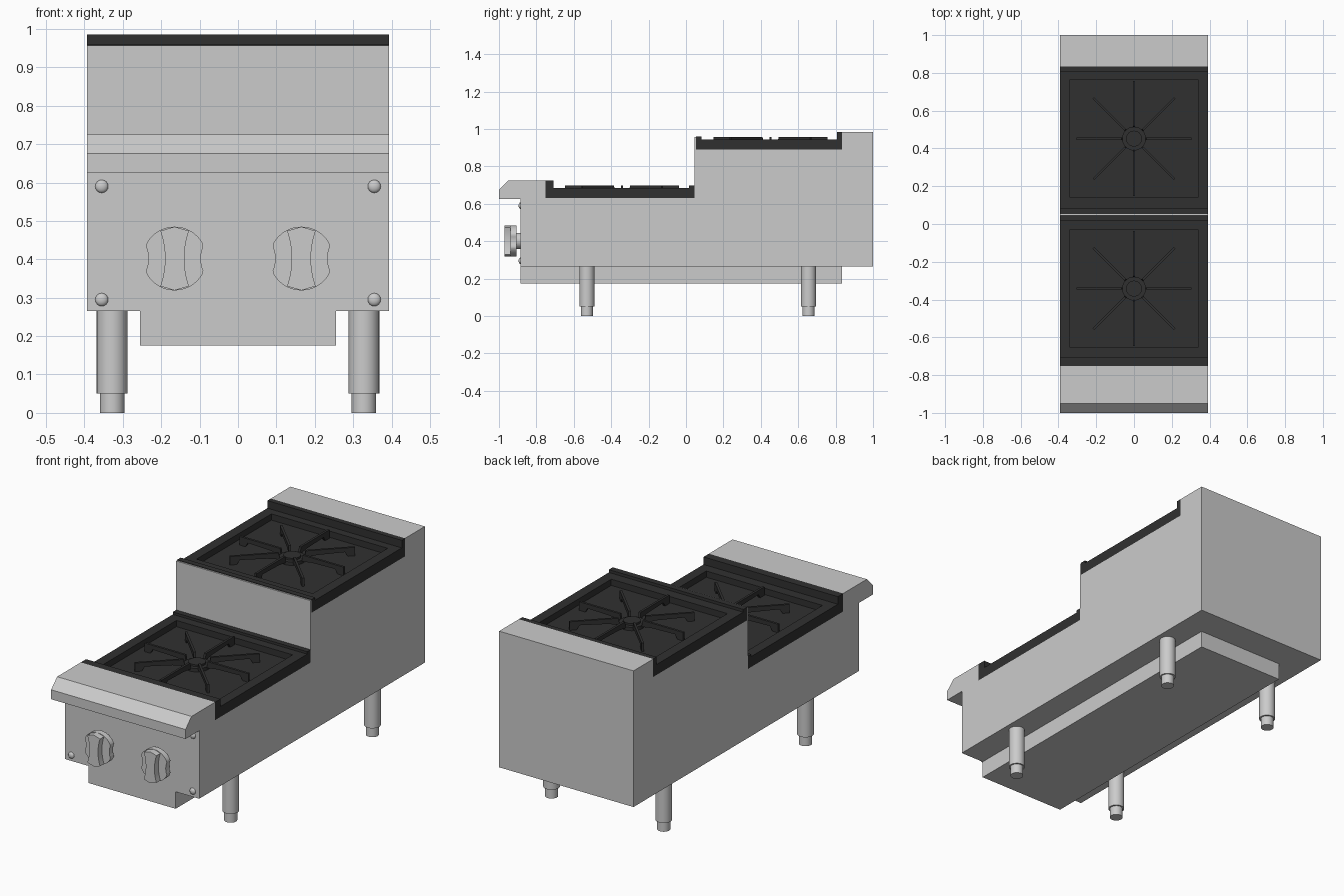
import bpy, bmesh, math
from mathutils import Matrix, Vector

if "Cube" in bpy.data.objects:
    bpy.data.objects.remove(bpy.data.objects["Cube"])

W = 0.393  # half width of the unit

iron = bpy.data.materials.new("cast_iron")
iron.diffuse_color = (0.03, 0.03, 0.03, 1)
iron.use_nodes = True
iron.node_tree.nodes["Principled BSDF"].inputs["Base Color"].default_value = iron.diffuse_color


def finish(name, bm, mat=None, smooth=False):
    bmesh.ops.recalc_face_normals(bm, faces=bm.faces)
    me = bpy.data.meshes.new(name)
    bm.to_mesh(me)
    bm.free()
    ob = bpy.data.objects.new(name, me)
    bpy.context.collection.objects.link(ob)
    if mat:
        me.materials.append(mat)
    if smooth:
        bpy.context.view_layer.objects.active = ob
        ob.select_set(True)
        bpy.ops.object.shade_smooth_by_angle(angle=math.radians(35))
        ob.select_set(False)
    return ob


def box(bm, x0, x1, y0, y1, z0, z1):
    size = Matrix.Diagonal((x1 - x0, y1 - y0, z1 - z0, 1))
    mid = Matrix.Translation(((x0 + x1) / 2, (y0 + y1) / 2, (z0 + z1) / 2))
    bmesh.ops.create_cube(bm, size=1, matrix=mid @ size)


def prism(bm, points, offset):
    """Extrude a closed outline of 3D points along an offset."""
    face = bm.faces.new([bm.verts.new(p) for p in points])
    new = bmesh.ops.extrude_face_region(bm, geom=[face], use_keep_orig=True)["geom"]
    verts = [g for g in new if isinstance(g, bmesh.types.BMVert)]
    bmesh.ops.translate(bm, verts=verts, vec=offset)


def cylinder(bm, x, y, z0, z1, r, sides=32):
    bmesh.ops.create_cone(bm, cap_ends=True, segments=sides, radius1=r, radius2=r,
                          depth=z1 - z0, matrix=Matrix.Translation((x, y, (z0 + z1) / 2)))


# stepped body with front rail, riser plate and back ledge
profile = [(-0.885, 0.265), (-0.885, 0.625), (-1, 0.625), (-1, 0.675), (-0.95, 0.725),
           (-0.752, 0.725), (-0.752, 0.63), (0.045, 0.63), (0.045, 0.957), (0.053, 0.957),
           (0.053, 0.89), (0.835, 0.89), (0.835, 0.985), (1, 0.985), (1, 0.265)]
bm = bmesh.new()
prism(bm, [(-W, y, z) for y, z in profile], (2 * W, 0, 0))
finish("body", bm)

# drip tray under the body
bm = bmesh.new()
box(bm, -0.255, 0.255, -0.885, 0.835, 0.175, 0.265)
finish("drip_tray", bm)


# burner grates: frame with sunken square, lips, hub and spokes
def grate(name, y0, y1, cy, z, front_lip, back_lip):
    a, b = cy - 0.313, cy + 0.313
    floor, rim = z + 0.022, z + 0.055
    bm = bmesh.new()
    box(bm, -W, W, y0, y1, z, floor)
    box(bm, -W, W, y0, a, floor, rim)
    box(bm, -W, W, b, y1, floor, rim)
    for s in (-1, 1):
        box(bm, *sorted((s * 0.34, s * W)), a, b, floor, rim)
    box(bm, -W, W, y0, y0 + front_lip[0], rim, z + front_lip[1])
    box(bm, -W, W, y1 - back_lip[0], y1, rim, z + back_lip[1])
    finish(name + "_frame", bm, iron)

    bm = bmesh.new()
    cylinder(bm, 0, cy, floor, floor + 0.018, 0.063)
    cylinder(bm, 0, cy, floor + 0.018, floor + 0.028, 0.042)
    finish(name + "_burner", bm, iron, True)

    bm = bmesh.new()
    top = z + 0.067
    outline = [(0.06, floor + 0.01), (0.066, top), (0.304, top), (0.304, floor),
               (0.27, floor), (0.255, top - 0.022), (0.12, top - 0.026)]
    for i in range(8):
        ang = i * math.pi / 4
        d = Vector((math.cos(ang), math.sin(ang), 0))
        n = Vector((-d.y, d.x, 0))
        pts = [Vector((0, cy, h)) + d * r - n * 0.006 for r, h in outline]
        prism(bm, pts, n * 0.012)
    finish(name + "_spokes", bm, iron)


grate("front_grate", -0.752, 0.045, -0.342, 0.63, (0.044, 0.095), (0.028, 0.068))
grate("rear_grate", 0.053, 0.835, 0.452, 0.89, (0.03, 0.07), (0.028, 0.095))

# stepped legs
for side, sx in (("left", -1), ("right", 1)):
    for end, y in (("front", -0.53), ("rear", 0.655)):
        bm = bmesh.new()
        cylinder(bm, sx * 0.328, y, 0.05, 0.265, 0.04)
        cylinder(bm, sx * 0.328, y, 0, 0.05, 0.032)
        finish(f"{end}_{side}_leg", bm, None, True)

# control knobs: shaft, pinched dial and waisted grip
R = 0.083
for side, x in (("left", -0.165), ("right", 0.165)):
    bm = bmesh.new()
    bmesh.ops.create_cone(bm, cap_ends=True, segments=32, radius1=0.043, radius2=0.043, depth=0.022,
                          matrix=Matrix.Translation((x, -0.896, 0.402)) @ Matrix.Rotation(math.pi / 2, 4, 'X'))
    dial = []
    for i in range(48):
        t = i * math.tau / 48
        dx, dz = R * math.cos(t), R * math.sin(t)
        lim = 0.068 + 6.5 * dz * dz
        dial.append((x + max(-lim, min(lim, dx)), -0.907, 0.402 + dz))
    prism(bm, dial, (0, -0.03, 0))
    heights = [-0.072 + i * 0.018 for i in range(9)]
    half = [0.025 + 0.012 * (h / 0.072) ** 2 for h in heights]
    grip = [(x + w, -0.937, 0.402 + h) for h, w in zip(heights, half)]
    grip += [(x, -0.937, 0.402 + R)]
    grip += [(x - w, -0.937, 0.402 - h) for h, w in zip(heights, half)]
    grip += [(x, -0.937, 0.402 - R)]
    prism(bm, grip, (0, -0.033, 0))
    finish(f"{side}_knob", bm, None, True)

# domed screws on the control panel
bm = bmesh.new()
for x in (-0.355, 0.355):
    for z in (0.295, 0.59):
        bmesh.ops.create_uvsphere(bm, u_segments=16, v_segments=8, radius=0.017,
                                  matrix=Matrix.Translation((x, -0.885, z)) @ Matrix.Diagonal((1, 0.6, 1, 1)))
finish("panel_screws", bm, None, True)
